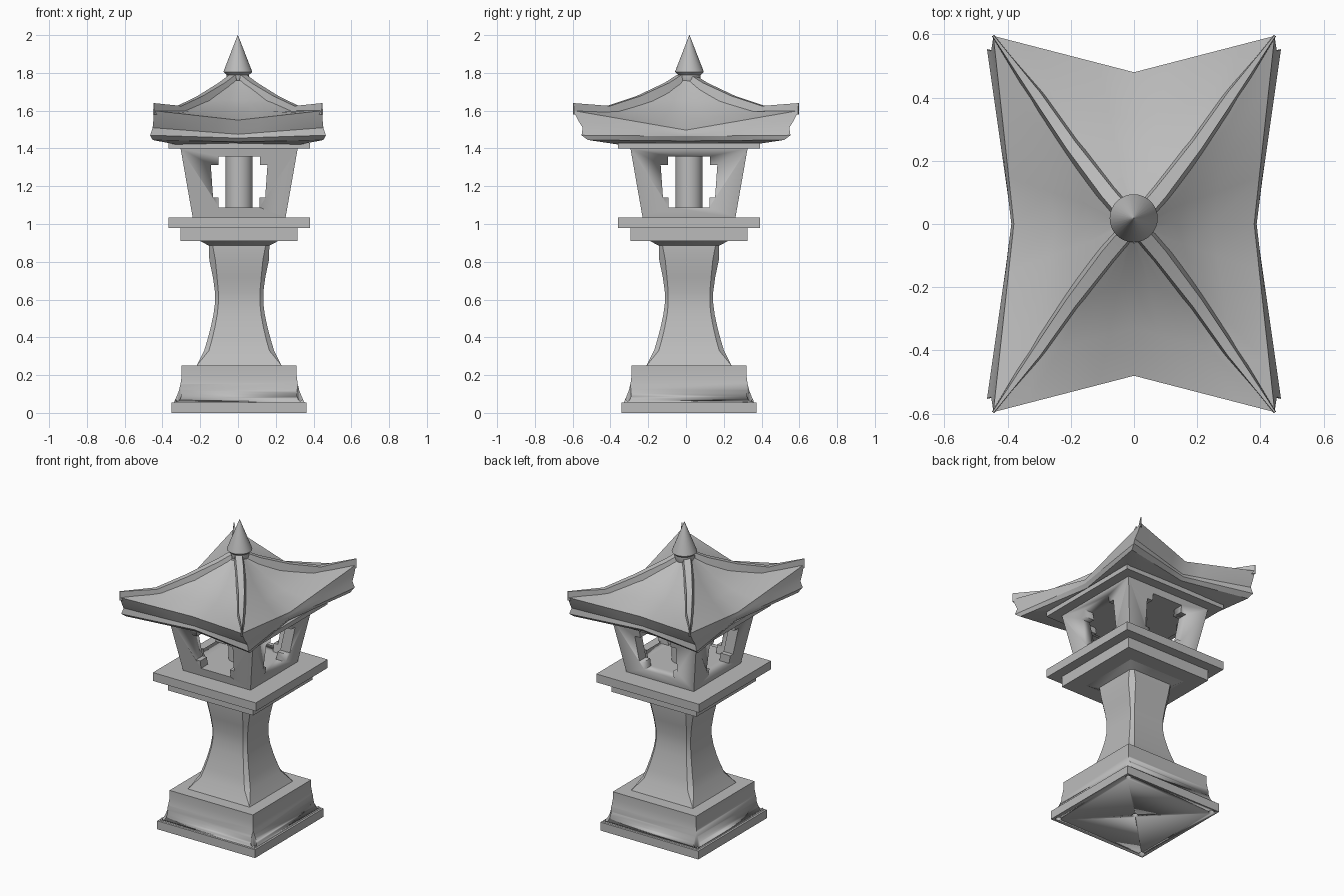
import bpy, bmesh, math
from mathutils import Vector

cube = bpy.data.objects.get("Cube")
if cube:
    bpy.data.objects.remove(cube, do_unlink=True)

CX, CY = 0.006, 0.016   # axis of everything below the roof

stone = bpy.data.materials.new("grey stone")
stone.use_nodes = True
GREY = (0.5, 0.5, 0.5, 1)
stone.diffuse_color = GREY
stone.node_tree.nodes["Principled BSDF"].inputs["Base Color"].default_value = GREY


def finish(name, bm, at=(CX, CY, 0), angle=30):
    """Turn a bmesh into a stone object."""
    bmesh.ops.remove_doubles(bm, verts=bm.verts, dist=1e-5)
    bmesh.ops.recalc_face_normals(bm, faces=bm.faces)
    mesh = bpy.data.meshes.new(name)
    bm.to_mesh(mesh)
    bm.free()
    mesh.materials.append(stone)
    obj = bpy.data.objects.new(name, mesh)
    obj.location = at
    bpy.context.collection.objects.link(obj)
    bpy.ops.object.select_all(action="DESELECT")
    obj.select_set(True)
    bpy.context.view_layer.objects.active = obj
    bpy.ops.object.shade_smooth_by_angle(angle=math.radians(angle))
    return obj


def skin(bm, rings):
    """Bridge closed rings of equal length and cap both ends."""
    loops = [[bm.verts.new(p) for p in ring] for ring in rings]
    n = len(loops[0])
    for a, b in zip(loops, loops[1:]):
        for i in range(n):
            j = (i + 1) % n
            bm.faces.new((a[i], a[j], b[j], b[i]))
    bm.faces.new(loops[0])
    bm.faces.new(loops[-1])


def square_tower(name, profile, **kw):
    """Square loft; profile rows are (z, half width, corner chamfer)."""
    bm = bmesh.new()
    rings = []
    for z, h, c in profile:
        k = h - c
        if any(row[2] for row in profile):
            flat = [(h, -k), (h, k), (k, h), (-k, h), (-h, k), (-h, -k), (-k, -h), (k, -h)]
        else:
            flat = [(h, -h), (h, h), (-h, h), (-h, -h)]
        rings.append([(x, y, z) for x, y in flat])
    skin(bm, rings)
    return finish(name, bm, **kw)


def turned(name, profile, sides=32, **kw):
    """Round loft; profile rows are (z, radius)."""
    bm = bmesh.new()
    turns = [2 * math.pi * i / sides for i in range(sides)]
    skin(bm, [[(r * math.cos(a), r * math.sin(a), z) for a in turns] for z, r in profile])
    return finish(name, bm, **kw)


def cut(target, cutter):
    mod = target.modifiers.new("cut", "BOOLEAN")
    mod.operation = "DIFFERENCE"
    mod.solver = "EXACT"
    mod.object = cutter
    cutter.hide_render = True
    bpy.context.view_layer.objects.active = target
    bpy.ops.object.modifier_apply(modifier=mod.name)
    bpy.data.objects.remove(cutter, do_unlink=True)


# Moulded base with a bolt hole under the centre and at each corner
base = square_tower("base", [
    (0, 0.357, 0), (0.055, 0.357, 0), (0.056, 0.345, 0), (0.085, 0.332, 0),
    (0.12, 0.318, 0), (0.16, 0.309, 0), (0.20, 0.304, 0), (0.25, 0.304, 0)])
for i in (-1, 1):
    for j in (-1, 1):
        cut(base, turned("hole", [(-0.05, 0.018), (0.2, 0.018)], 16,
                         at=(CX + 0.324 * i, CY + 0.324 * j, 0)))
cut(base, turned("hole", [(-0.05, 0.02), (0.1, 0.02)], 16))

# Waisted shaft with chamfered corners
square_tower("shaft", [
    (0.25, 0.225, 0), (0.33, 0.185, 0.025), (0.39, 0.167, 0.024), (0.45, 0.151, 0.022),
    (0.52, 0.136, 0.02), (0.58, 0.128, 0.018), (0.64, 0.128, 0.018), (0.72, 0.139, 0.022),
    (0.81, 0.158, 0.032), (0.885, 0.16, 0.02), (0.912, 0.21, 0)])

# Stepped platform
square_tower("platform_lower", [(0.91, 0.31, 0), (0.98, 0.31, 0)])
square_tower("platform_upper", [(0.98, 0.375, 0), (1.035, 0.375, 0)])

# Hollow lamp house with notched windows on all four sides
house = square_tower("lamp_house", [(1.035, 0.246, 0), (1.4, 0.31, 0)])
cut(house, square_tower("cavity", [(1.088, 0.185, 0), (1.358, 0.235, 0)]))
half_window = [(0.108, 1.088), (0.108, 1.14), (0.138, 1.14), (0.15, 1.313),
               (0.11, 1.313), (0.11, 1.358)]
outline = half_window + [(-u, z) for u, z in reversed(half_window)]
for side in range(2):
    bm = bmesh.new()
    skin(bm, [[(d, u, z) if side else (u, d, z) for u, z in outline] for d in (-0.5, 0.5)])
    cut(house, finish("window", bm))
square_tower("house_cap", [(1.4, 0.375, 0), (1.43, 0.375, 0)])
turned("lamp", [(1.07, 0.072), (1.37, 0.072)])

# Swept roof: each row holds its corner (x, y, z), front middle (y, z), side middle (x, z)
ROOF = [
    ((0.04, 0.05, 1.76), (0.06, 1.76), (0.055, 1.76)),
    ((0.2, 0.25, 1.65), (0.18, 1.66), (0.14, 1.655)),
    ((0.31, 0.41, 1.60), (0.33, 1.595), (0.25, 1.57)),
    ((0.445, 0.595, 1.60), (0.48, 1.55), (0.38, 1.497)),
    ((0.448, 0.572, 1.55), (0.465, 1.51), (0.385, 1.482)),
    ((0.452, 0.547, 1.51), (0.452, 1.475), (0.388, 1.475)),
    ((0.465, 0.553, 1.47), (0.458, 1.455), (0.386, 1.465)),
    ((0.452, 0.52, 1.445), (0.44, 1.435), (0.37, 1.44)),
    ((0.3, 0.32, 1.415), (0.3, 1.422), (0.3, 1.422)),
]
STEPS = 4


def roof_ring(corner, front, side):
    f, c = Vector((0, *front)), Vector(corner)
    s = Vector((side[0], 0, side[1]))
    quarter = [s.lerp(c, i / STEPS) for i in range(STEPS)]
    quarter += [c.lerp(f, i / STEPS) for i in range(STEPS + 1)]
    half = quarter + [Vector((-p.x, p.y, p.z)) for p in reversed(quarter[:-1])]
    return half + [Vector((p.x, -p.y, p.z)) for p in reversed(half[1:-1])]


bm = bmesh.new()
skin(bm, [roof_ring(*row) for row in ROOF])
finish("roof", bm, at=(0, 0, 0), angle=25)

# Hip ribs running out to the pointed corners: (x, y, top z, half width, depth)
RIB = [(0.03, 0.035, 1.79, 0.026, 0.06), (0.085, 0.1, 1.748, 0.026, 0.06),
       (0.2, 0.25, 1.678, 0.022, 0.06), (0.31, 0.41, 1.625, 0.018, 0.05),
       (0.446, 0.596, 1.64, 0.003, 0.06)]
across = Vector((-0.595, 0.445, 0)).normalized()
bm = bmesh.new()
for sx in (-1, 1):
    for sy in (-1, 1):
        rings = []
        for x, y, z, w, d in RIB:
            mid = Vector((x, y, z))
            ring = [mid + across * k * w - Vector((0, 0, drop))
                    for k, drop in ((-1.4, d), (-0.8, 0), (0.8, 0), (1.4, d))]
            rings.append([(p.x * sx, p.y * sy, p.z) for p in ring])
        skin(bm, rings)
finish("roof_ribs", bm, at=(0, 0, 0))

# Finial: neck, collar and pointed cone
turned("finial", [(1.73, 0.045), (1.765, 0.06), (1.79, 0.06), (1.797, 0.068),
                  (1.805, 0.076), (1.812, 0.074), (2.0, 0.001)], at=(-0.001, 0.018, 0))
